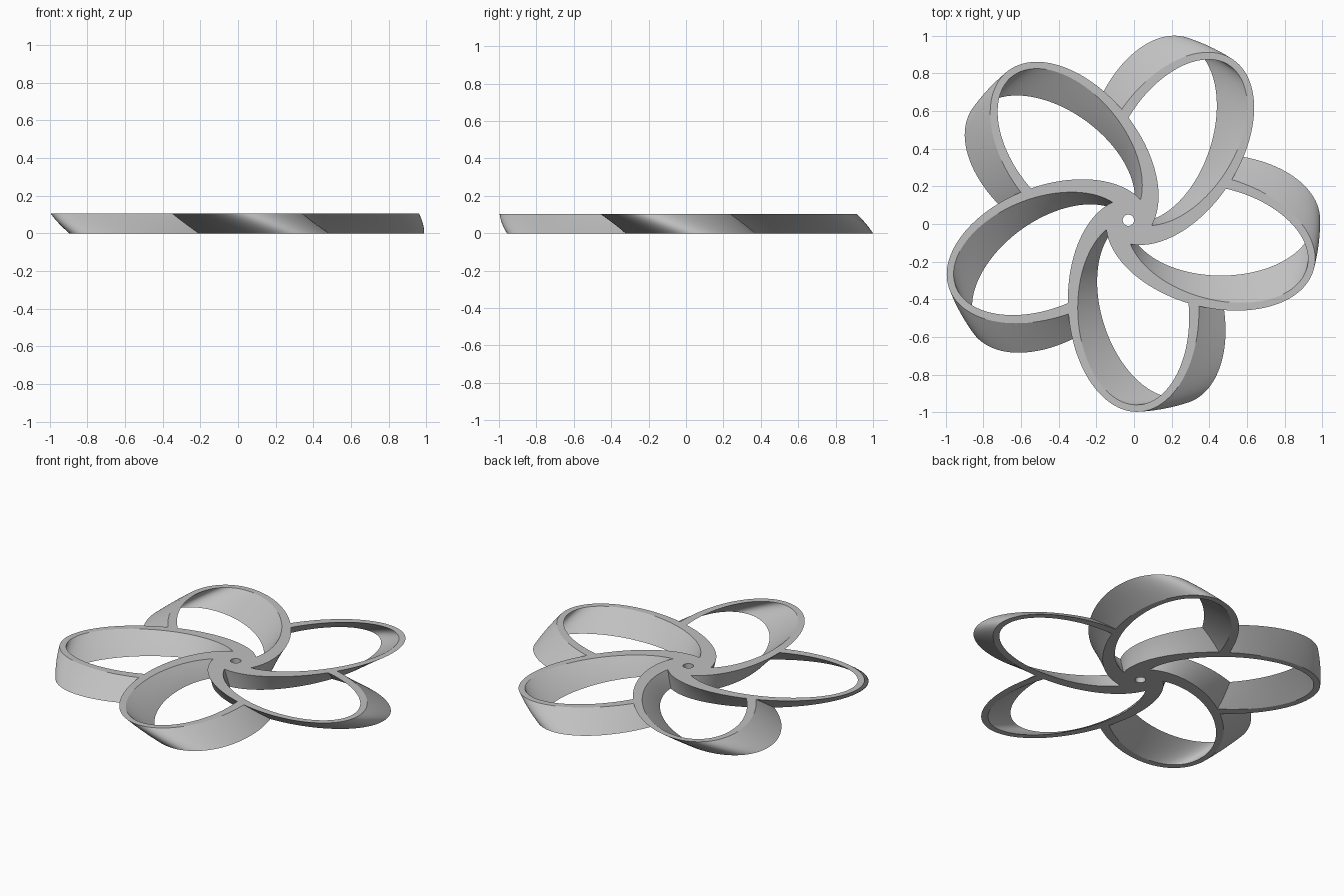
import bpy, bmesh, math
from mathutils import Vector, Matrix

cube = bpy.data.objects.get("Cube")
if cube:
    bpy.data.objects.remove(cube)

HEIGHT = 0.104
TWIST = math.radians(15)
BLADES = 5
STEP = 2 * math.pi / BLADES
CENTRE = (-0.03, 0.02, 0)
LAYERS = 10
LEAN = 0.05

# Ellipses of the loop: (centre x, centre y, half width, half length)
OUTER = (0.027, -0.45, 0.347, 0.567)
INNER = (0.027, -0.49, 0.295, 0.49)
MIDDLE = tuple((o + i) / 2 for o, i in zip(OUTER, INNER))
ACROSS = Vector((math.cos(LEAN), math.sin(LEAN)))
ALONG = Vector((math.sin(LEAN), -math.cos(LEAN)))

metal = bpy.data.materials.new("plain grey")
metal.use_nodes = True
grey = (0.53, 0.53, 0.53, 1)
metal.diffuse_color = grey
metal.node_tree.nodes["Principled BSDF"].inputs["Base Color"].default_value = grey


def on_ellipse(e, t):
    return Vector(e[:2]) + ACROSS * e[2] * math.cos(t) + ALONG * e[3] * math.sin(t)


def inside_neighbour(p):
    q = Matrix.Rotation(-STEP, 2) @ p - Vector(MIDDLE[:2])
    return (q.dot(ACROSS) / MIDDLE[2]) ** 2 + (q.dot(ALONG) / MIDDLE[3]) ** 2 < 1


def loop_arc(e, count=96):
    """Arc from the hub round the tip until it runs into the next loop."""
    start, end = 4.55, math.pi / 2
    while not inside_neighbour(on_ellipse(e, end)) and end > -1:
        end -= 0.01
    return [on_ellipse(e, start + (end - start) * i / count) for i in range(count + 1)]


def circle(radius, count=64):
    return [Vector((radius * math.cos(a), radius * math.sin(a)))
            for a in (2 * math.pi * i / count for i in range(count))]


def twisted_band(name, outer, inner, closed):
    """Solid band between two paths, raised in layers while it twists."""
    bm = bmesh.new()
    rows = []
    for k in range(LAYERS + 1):
        f = k / LAYERS
        turn = Matrix.Rotation(TWIST * (1 - f), 2)
        rows.append([[bm.verts.new((*(turn @ p), HEIGHT * f)) for p in path]
                     for path in (outer, inner)])
    n = len(outer)
    for i in range(n if closed else n - 1):
        j = (i + 1) % n
        for o, r in (rows[0], rows[-1]):
            bm.faces.new((o[i], o[j], r[j], r[i]))
        for low, high in zip(rows, rows[1:]):
            for a, b in zip(low, high):
                bm.faces.new((a[i], a[j], b[j], b[i]))
    if not closed:
        for low, high in zip(rows, rows[1:]):
            for i in (0, -1):
                bm.faces.new((low[0][i], low[1][i], high[1][i], high[0][i]))
    bmesh.ops.recalc_face_normals(bm, faces=bm.faces)
    mesh = bpy.data.meshes.new(name)
    bm.to_mesh(mesh)
    bm.free()
    mesh.materials.append(metal)
    return mesh


def place(name, mesh, angle=0):
    ob = bpy.data.objects.new(name, mesh)
    bpy.context.collection.objects.link(ob)
    ob.location = CENTRE
    ob.rotation_euler.z = angle
    return ob


# Hub with its shaft hole
parts = [place("hub", twisted_band("hub", circle(0.125), circle(0.03), True))]

# Five looped blades sharing one mesh
blade = twisted_band("loop_blade", loop_arc(OUTER), loop_arc(INNER), False)
for i in range(BLADES):
    parts.append(place(f"loop_blade_{i + 1}", blade, i * STEP))

# Smooth walls with sharp rims
bpy.ops.object.select_all(action="DESELECT")
for ob in parts[:2]:
    ob.select_set(True)
bpy.context.view_layer.objects.active = parts[0]
bpy.ops.object.shade_smooth_by_angle(angle=math.radians(30))
